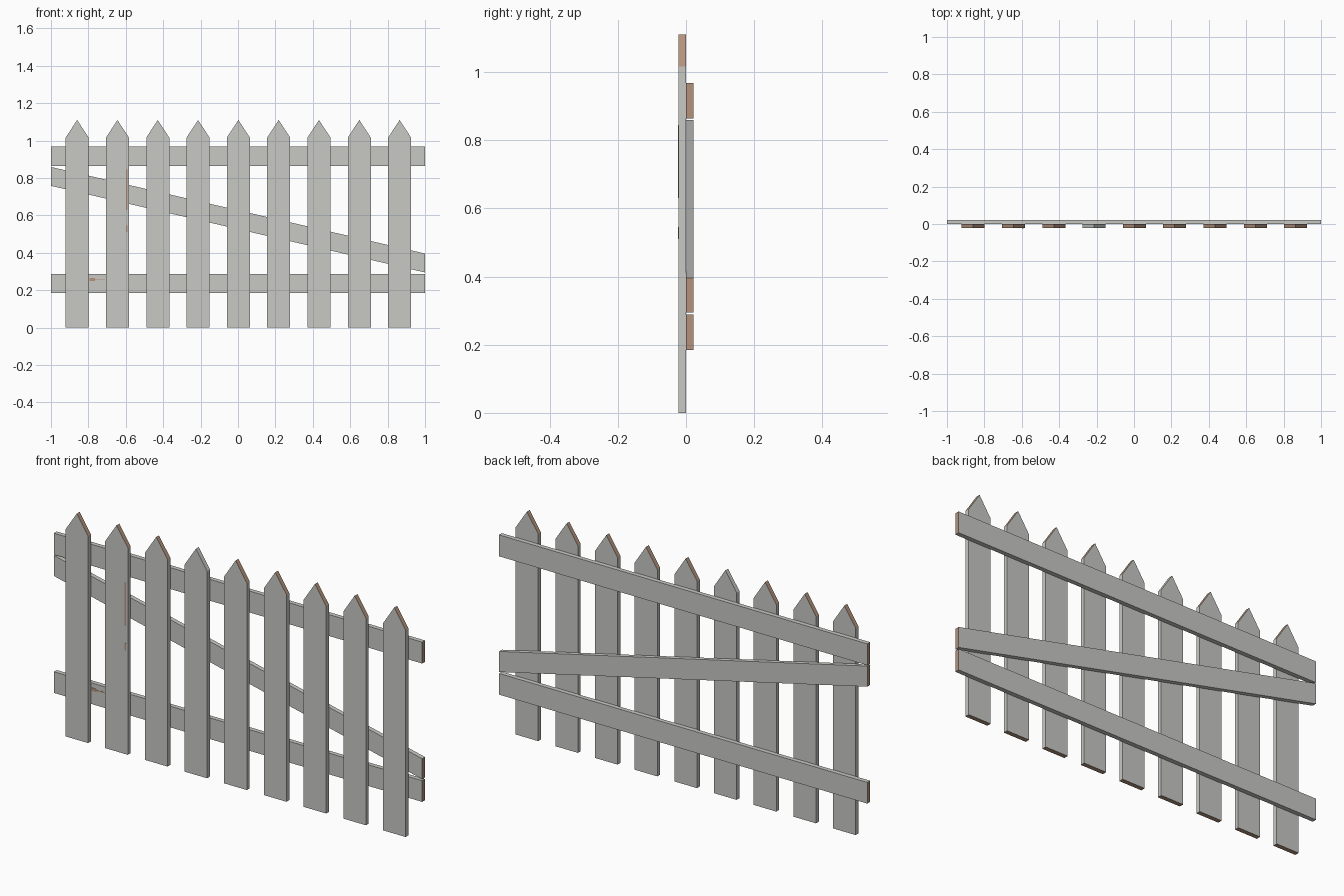
import bpy
import bmesh

cube = bpy.data.objects.get("Cube")
if cube:
    bpy.data.objects.remove(cube, do_unlink=True)


def make_material(name, rgb):
    mat = bpy.data.materials.new(name)
    mat.use_nodes = True
    mat.diffuse_color = (*rgb, 1)
    mat.node_tree.nodes["Principled BSDF"].inputs["Base Color"].default_value = (*rgb, 1)
    return mat


PAINT = make_material("weathered_grey_paint", (0.58, 0.58, 0.555))
WOOD = make_material("bare_brown_wood", (0.46, 0.29, 0.20))
THICK = 0.022


def board(name, outline, y_front, y_back, is_wood):
    """Extrude an x-z outline along y; is_wood(normal) picks bare faces."""
    bm = bmesh.new()
    face = bm.faces.new([bm.verts.new((x, y_front, z)) for x, z in outline])
    grown = bmesh.ops.extrude_face_region(bm, geom=[face])
    for v in grown["geom"]:
        if isinstance(v, bmesh.types.BMVert):
            v.co.y = y_back
    bmesh.ops.recalc_face_normals(bm, faces=bm.faces[:])
    bm.normal_update()
    for f in bm.faces:
        f.material_index = int(is_wood(f.normal))
    mesh = bpy.data.meshes.new(name)
    bm.to_mesh(mesh)
    bm.free()
    mesh.materials.append(PAINT)
    mesh.materials.append(WOOD)
    obj = bpy.data.objects.new(name, mesh)
    bpy.context.collection.objects.link(obj)
    return obj


# Pointed pickets: sawn tips and feet are bare, one tip is painted
HALF = 0.0615
for i in range(9):
    x = 0.002 + (i - 4) * 0.2155
    outline = [(x - HALF, 0), (x + HALF, 0), (x + HALF, 1.016),
               (x, 1.11), (x - HALF, 1.016)]
    painted_tip = i == 3
    board(f"picket_{i + 1}", outline, -THICK, 0,
          lambda n: n.z < -0.5 or (n.z > 0.5 and not painted_tip))

# Rails and diagonal brace: bare sawn ends
RAILS = {
    "lower_rail": (0.184, 0.184, 0.104),
    "upper_rail": (0.863, 0.863, 0.105),
    "diagonal_brace": (0.758, 0.295, 0.101),
}
for name, (z_left, z_right, height) in RAILS.items():
    outline = [(-1, z_left), (1, z_right),
               (1, z_right + height), (-1, z_left + height)]
    board(name, outline, 0, THICK, lambda n: abs(n.x) > 0.9)

# Slivers of worn paint
CHIPS = {
    "picket_long_chip": (-0.599, -0.592, 0.63, 0.845, -THICK),
    "picket_short_chip": (-0.599, -0.592, 0.51, 0.545, -THICK),
    "rail_wide_chip": (-0.795, -0.765, 0.25, 0.265, 0),
    "rail_thin_chip": (-0.765, -0.712, 0.256, 0.261, 0),
}
for name, (x0, x1, z0, z1, y) in CHIPS.items():
    board(name, [(x0, z0), (x1, z0), (x1, z1), (x0, z1)],
          y - 0.001, y, lambda n: True)
